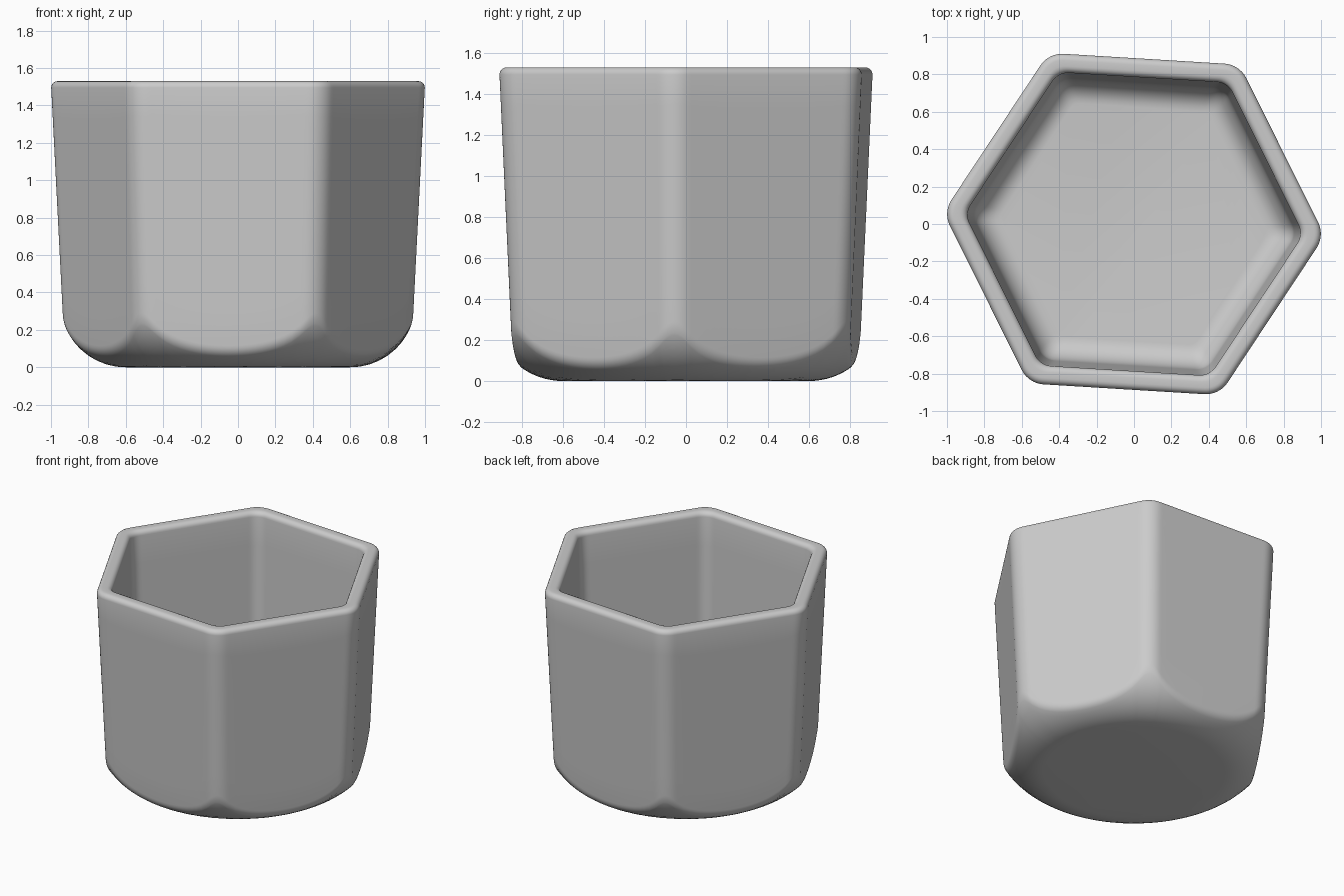
import bpy, bmesh
from math import sin, cos, atan2, sqrt, radians, pi

cube = bpy.data.objects.get("Cube")
if cube:
    bpy.data.objects.remove(cube, do_unlink=True)

HEIGHT, RIM, CORNER = 1.53, 0.035, 0.14
TURN = radians(-3.5)
FLAT_R, ROUND = 0.60, 0.35          # base disc radius and its edge rounding


def hex_radius(phi, apothem, fillet):
    """Radius of a rounded hexagon, phi measured from the nearest corner."""
    phi = abs(phi)
    d = (apothem - fillet) / cos(pi / 6)
    limit = atan2(fillet * sin(pi / 6), d + fillet * cos(pi / 6))
    if phi < limit:
        return d * cos(phi) + sqrt(fillet ** 2 - (d * sin(phi)) ** 2)
    return apothem / cos(pi / 6 - phi)


def outer_apothem(z):
    return 0.819 + 0.0443 * z


def base_point(t):
    return FLAT_R + ROUND * sin(t), ROUND * (1 - cos(t))


def rounded_crease(before, crease, after, steps=5):
    for i in range(steps + 1):
        t = i / steps
        yield tuple((1 - t) ** 2 * p + 2 * t * (1 - t) * q + t * t * r
                    for p, q, r in zip(before, crease, after))


def column(phi):
    """Radius and height pairs from the base, over the rim, to the inner floor."""
    def wall(z):
        return hex_radius(phi, outer_apothem(z), CORNER), z

    # Find where the round base meets the flat wall
    lo, hi = 0, pi / 2
    for _ in range(30):
        mid = (lo + hi) / 2
        r, z = base_point(mid)
        if r < wall(z)[0]:
            lo = mid
        else:
            hi = mid
    crease = base_point(lo)
    soft = 0.035
    start = lo - soft / ROUND
    pts = [base_point(start * i / 7) for i in range(7)]
    pts += rounded_crease(base_point(start), crease, wall(crease[1] + soft))

    # Outer wall
    low, top = crease[1] + soft, HEIGHT - RIM
    pts += [wall(low + (top - low) * i / 8) for i in range(1, 9)]

    # Rim, outer then inner rounding
    a_out, a_in = outer_apothem(top), 0.785
    for i in range(1, 6):
        t = pi / 2 * i / 5
        inset = RIM * (1 - cos(t))
        pts.append((hex_radius(phi, a_out - inset, CORNER - inset), top + RIM * sin(t)))
    for i in range(6):
        t = pi / 2 * (1 - i / 5)
        pts.append((hex_radius(phi, a_in + RIM * (1 - cos(t)), 0.1), top + RIM * sin(t)))

    # Inner wall and the curve into the floor
    a_low, z_low, floor, sweep = 0.755, 0.26, 0.10, 0.13
    for i in range(1, 7):
        t = i / 6
        pts.append((hex_radius(phi, a_in + (a_low - a_in) * t, 0.1), top + (z_low - top) * t))
    for i in range(1, 9):
        t = pi / 2 * i / 8
        pts.append((hex_radius(phi, a_low - sweep * (1 - cos(t)), 0.1 - 0.05 * i / 8),
                    z_low - (z_low - floor) * sin(t)))
    return pts


# Cup body: dense columns at the corners, wider ones across each face
phis = [-5 + i for i in range(11)] + [5 + 50 * i / 20 for i in range(1, 20)]
bm = bmesh.new()
columns = []
for side in range(6):
    for deg in phis:
        phi = radians(deg if deg <= 30 else deg - 60)
        angle = TURN + radians(60 * side + deg)
        columns.append([bm.verts.new((r * cos(angle), r * sin(angle), z))
                        for r, z in column(phi)])
for a, b in zip(columns, columns[1:] + columns[:1]):
    for i in range(len(a) - 1):
        bm.faces.new((a[i], b[i], b[i + 1], a[i + 1]))
bm.faces.new([c[0] for c in reversed(columns)])
bm.faces.new([c[-1] for c in columns])
bmesh.ops.recalc_face_normals(bm, faces=bm.faces)

mesh = bpy.data.meshes.new("hexagonal_cup")
bm.to_mesh(mesh)
bm.free()
cup = bpy.data.objects.new("hexagonal_cup", mesh)
bpy.context.collection.objects.link(cup)

# Plain grey material
grey = bpy.data.materials.new("plain_grey")
grey.use_nodes = True
colour = (0.6, 0.6, 0.6, 1)
grey.diffuse_color = colour
grey.node_tree.nodes["Principled BSDF"].inputs["Base Color"].default_value = colour
mesh.materials.append(grey)

bpy.ops.object.select_all(action='DESELECT')
cup.select_set(True)
bpy.context.view_layer.objects.active = cup
bpy.ops.object.shade_smooth_by_angle(angle=radians(30))
